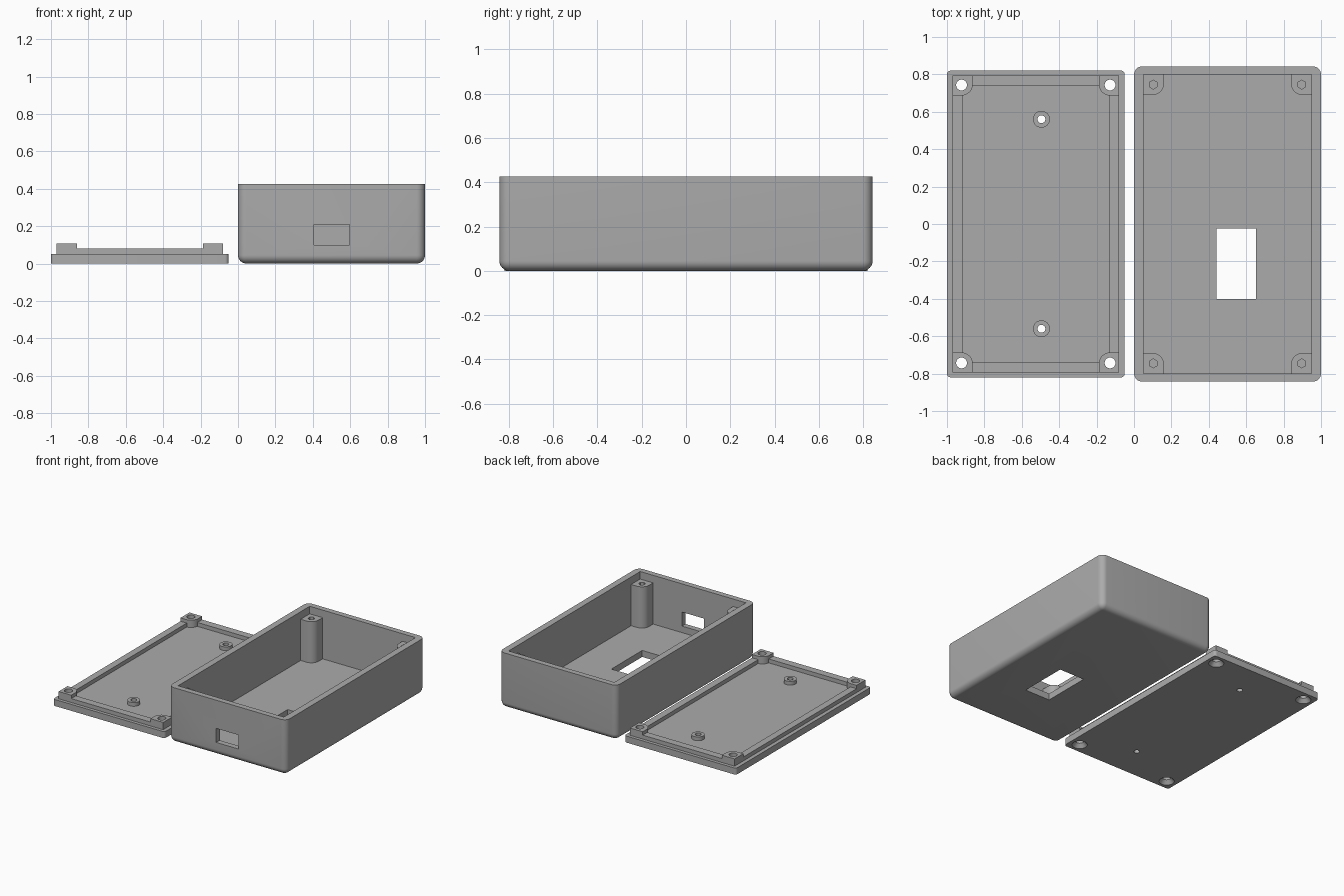
import bpy, bmesh, math
from mathutils import Vector

old = bpy.data.objects.get("Cube")
if old:
    bpy.data.objects.remove(old, do_unlink=True)

grey = bpy.data.materials.new("plain grey plastic")
grey.use_nodes = True
COLOUR = (0.41, 0.41, 0.41, 1)
grey.diffuse_color = COLOUR
grey.node_tree.nodes["Principled BSDF"].inputs["Base Color"].default_value = COLOUR


def finish(name, bm):
    bmesh.ops.recalc_face_normals(bm, faces=bm.faces)
    mesh = bpy.data.meshes.new(name)
    bm.to_mesh(mesh)
    bm.free()
    mesh.materials.append(grey)
    ob = bpy.data.objects.new(name, mesh)
    bpy.context.collection.objects.link(ob)
    return ob


def block(name, low, high, radius=0, round_bottom=False):
    """Box between two corners; vertical (and bottom) edges may be rounded."""
    bm = bmesh.new()
    bmesh.ops.create_cube(bm, size=1)
    low, high = Vector(low), Vector(high)
    for v in bm.verts:
        v.co = (low + high) / 2 + v.co * (high - low)
    if radius:
        def wanted(e):
            a, b = (v.co for v in e.verts)
            upright = abs(a.z - b.z) > 1e-5
            return upright or (round_bottom and max(a.z, b.z) < low.z + 1e-5)
        bmesh.ops.bevel(bm, geom=[e for e in bm.edges if wanted(e)], offset=radius,
                        segments=8, profile=0.5, affect='EDGES')
    return finish(name, bm)


def cylinder(name, x, y, z0, z1, r0, r1=None, sides=32):
    bm = bmesh.new()
    bmesh.ops.create_cone(bm, cap_ends=True, segments=sides, radius1=r0,
                          radius2=r0 if r1 is None else r1, depth=z1 - z0)
    bmesh.ops.translate(bm, verts=bm.verts, vec=(x, y, (z0 + z1) / 2))
    return finish(name, bm)


def corner_post(name, x, y, sx, sy, z0, z1, size, radius):
    """Square post from an outside corner inward, its inner corner rounded."""
    c = size - radius
    outline = [(0, 0), (size, 0)]
    outline += [(c + radius * math.cos(t * math.pi / 16),
                 c + radius * math.sin(t * math.pi / 16)) for t in range(9)]
    outline += [(0, size)]
    bm = bmesh.new()
    face = bm.faces.new([bm.verts.new((x + sx * u, y + sy * v, z0)) for u, v in outline])
    top = bmesh.ops.extrude_face_region(bm, geom=[face])["geom"]
    bmesh.ops.translate(bm, vec=(0, 0, z1 - z0),
                        verts=[g for g in top if isinstance(g, bmesh.types.BMVert)])
    bmesh.ops.remove_doubles(bm, verts=bm.verts, dist=1e-5)
    return finish(name, bm)


def combine(ob, tool, operation):
    mod = ob.modifiers.new("combine", 'BOOLEAN')
    mod.operation, mod.solver, mod.object = operation, 'EXACT', tool
    bpy.context.view_layer.objects.active = ob
    bpy.ops.object.modifier_apply(modifier=mod.name)
    bpy.data.objects.remove(tool, do_unlink=True)


def smooth(ob):
    bpy.ops.object.select_all(action='DESELECT')
    ob.select_set(True)
    bpy.context.view_layer.objects.active = ob
    bpy.ops.object.shade_smooth_by_angle(angle=math.radians(30))


CORNERS = [(sx, sy) for sx in (-1, 1) for sy in (-1, 1)]

# Box shell, with rounded sides and bottom
box = block("box_shell", (0, -0.843, 0), (1, 0.843, 0.425), 0.045, True)
combine(box, block("cavity", (0.05, -0.8, 0.05), (0.95, 0.8, 0.6)), 'DIFFERENCE')

# Screw posts in the box corners, slightly sunk into the walls
for sx, sy in CORNERS:
    combine(box, corner_post("post", 0.5 + sx * 0.46, sy * 0.81, -sx, -sy,
                             0.04, 0.367, 0.12, 0.06), 'UNION')
for sx, sy in CORNERS:
    combine(box, cylinder("pilot_hole", 0.5 + sx * 0.397, sy * 0.745,
                          0.1, 0.5, 0.024, sides=6), 'DIFFERENCE')

# Openings in the floor and the front wall
combine(box, block("floor_window", (0.44, -0.4, -0.1), (0.653, -0.025, 0.1)), 'DIFFERENCE')
combine(box, block("front_window", (0.405, -0.9, 0.1), (0.595, -0.75, 0.208)), 'DIFFERENCE')
smooth(box)

# Lid plate with a raised rim
MID = -0.525
lid = block("lid", (-1, -0.82, 0), (-0.05, 0.82, 0.05), 0.02)
rim = block("rim", (MID - 0.445, -0.795, 0.04), (MID + 0.445, 0.795, 0.08))
combine(rim, block("rim_inside", (MID - 0.392, -0.738, 0), (MID + 0.392, 0.738, 0.2)), 'DIFFERENCE')
combine(lid, rim, 'UNION')

# Corner blocks and standoffs on the lid
for sx, sy in CORNERS:
    combine(lid, corner_post("block", MID + sx * 0.445, sy * 0.795, -sx, -sy,
                             0.04, 0.106, 0.108, 0.06), 'UNION')
for sy in (-1, 1):
    combine(lid, cylinder("standoff", -0.495, sy * 0.56, 0.04, 0.079, 0.045), 'UNION')

# Countersunk screw holes and standoff holes
for sx, sy in CORNERS:
    x, y = MID + sx * 0.397, sy * 0.743
    combine(lid, cylinder("screw_hole", x, y, -0.1, 0.2, 0.029), 'DIFFERENCE')
    combine(lid, cylinder("countersink", x, y, -0.01, 0.03, 0.062, 0.028), 'DIFFERENCE')
for sy in (-1, 1):
    combine(lid, cylinder("standoff_hole", -0.495, sy * 0.56, -0.1, 0.2, 0.021), 'DIFFERENCE')
smooth(lid)
